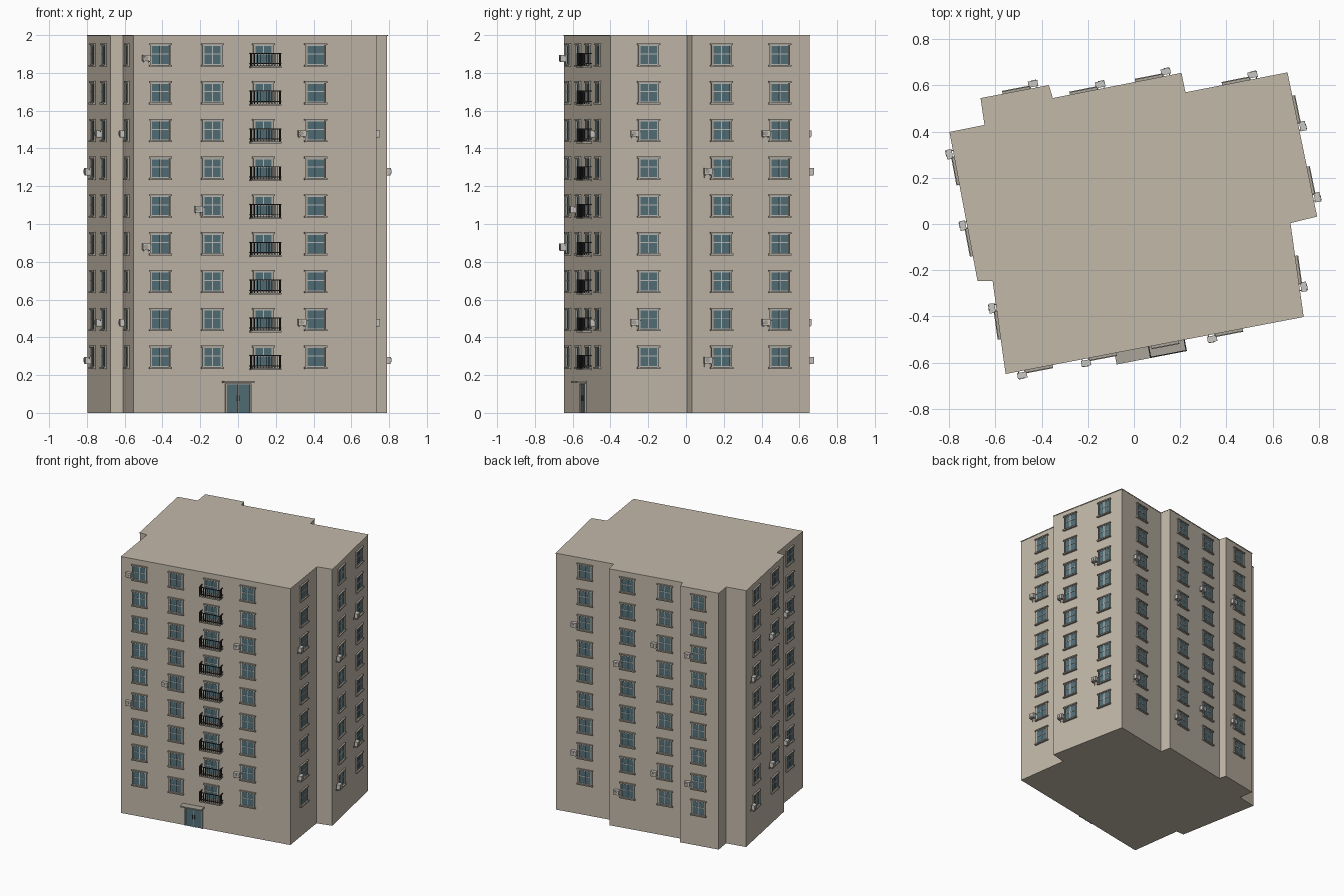
import bpy, bmesh, math
from mathutils import Matrix, Vector

if "Cube" in bpy.data.objects:
    bpy.data.objects.remove(bpy.data.objects["Cube"])

H, FLOORS = 2.0, 9

# footprint, counter-clockwise from the front left corner
PLAN = [(-.554, -.647), (.732, -.401), (.675, .004), (.79, .032), (.662, .654),
        (.222, .568), (.205, .652), (-.351, .543), (-.368, .599), (-.662, .543),
        (-.645, .427), (-.796, .397), (-.675, -.246), (-.61, -.246)]
# wall index -> window columns as fractions of the wall length
COLUMNS = {0: (.11, .325, .535, .75), 1: (.5,), 3: (.25, .745), 4: (.5,),
           6: (.25, .76), 8: (.48,), 11: (.26, .74), 13: (.48,)}


def material(name, rgb):
    m = bpy.data.materials.new(name)
    m.diffuse_color = (*rgb, 1)
    m.use_nodes = True
    m.node_tree.nodes["Principled BSDF"].inputs["Base Color"].default_value = m.diffuse_color
    return m


WALL = material("plaster", (.54, .48, .395))
TRIM = material("trim", (.40, .37, .32))
GLASS = material("glass", (.085, .16, .19))
BAR = material("frame_bar", (.50, .50, .47))
DARK = material("iron", (.035, .035, .035))
LIGHT = material("casing", (.58, .57, .54))

parts = {}


def part(name, mat):
    if name not in parts:
        parts[name] = (bmesh.new(), mat)
    return parts[name][0]


def box(bm, M, x, z, w, h, d0, d1):
    """Box centred at (x, z) on a wall, reaching from depth d0 to d1 outside it."""
    T = Matrix.Translation((x, -(d0 + d1) / 2, z)) @ Matrix.Diagonal((w, d1 - d0, h, 1))
    bmesh.ops.create_cube(bm, size=1, matrix=M @ T)


def prism(bm, pts, z0, z1):
    f = bm.faces.new([bm.verts.new((x, y, z0)) for x, y in pts])
    ext = bmesh.ops.extrude_face_region(bm, geom=[f])["geom"]
    for v in ext:
        if isinstance(v, bmesh.types.BMVert):
            v.co.z = z1
    bm.faces.ensure_lookup_table()
    bmesh.ops.recalc_face_normals(bm, faces=bm.faces[:])


def wall_frame(i, t):
    """Matrix at fraction t of wall i: x along the wall, -y outward, z up."""
    a, b = Vector((*PLAN[i], 0)), Vector((*PLAN[(i + 1) % len(PLAN)], 0))
    ang = math.atan2(b.y - a.y, b.x - a.x)
    return Matrix.Translation(a.lerp(b, t)) @ Matrix.Rotation(ang, 4, 'Z')


def window(M, z):
    box(part("window_glass", GLASS), M, 0, z, .094, .108, -.004, .003)
    fr = part("window_frames", BAR)
    for x in (-.0465, 0, .0465):
        box(fr, M, x, z, .005, .108, -.004, .006)
    for dz in (-.05, .006, .05):
        box(fr, M, 0, z + dz, .094, .005, -.004, .0055)
    tr = part("window_surrounds", TRIM)
    for s in (-1, 1):
        box(tr, M, s * .0515, z, .007, .112, -.004, .009)
    box(tr, M, 0, z + .057, .122, .009, -.004, .013)
    box(tr, M, 0, z - .057, .122, .009, -.004, .016)


def air_conditioner(M, z):
    x = -.077
    bm = part("air_conditioners", LIGHT)
    box(bm, M, x, z - .016, .042, .034, .008, .034)
    # fan grille
    R = Matrix.Translation((x - .005, -.035, z - .016)) @ Matrix.Rotation(math.pi / 2, 4, 'X')
    bmesh.ops.create_cone(part("fan_grilles", TRIM), cap_ends=True, segments=12, radius1=.012,
                          radius2=.012, depth=.003, matrix=M @ R)
    # brackets and pipe to the window
    br = part("unit_brackets", TRIM)
    for dx in (-.014, .014):
        box(br, M, x + dx, z - .035, .004, .004, -.002, .032)
        box(br, M, x + dx, z - .042, .004, .018, -.002, .003)
    box(br, M, x + .025, z - .006, .012, .006, .006, .014)


def balcony(M, z):
    W, D, x0 = .162, .052, .006
    zb = z - .064
    box(part("balcony_slabs", TRIM), M, x0, zb, W, .009, -.004, D)
    r = part("balcony_railings", DARK)
    for dz in (.018, .072):
        box(r, M, x0, zb + dz, W, .005, D - .005, D)
        for s in (-1, 1):
            box(r, M, x0 + s * (W / 2 - .0025), zb + dz, .005, .005, 0, D)
    n = 10
    for k in range(n + 1):
        x = x0 + (k / n - .5) * (W - .005)
        box(r, M, x, zb + .038, .0035, .072, D - .0045, D - .001)
    for s in (-1, 1):
        for d in (.012, .025, .037):
            box(r, M, x0 + s * (W / 2 - .0025), zb + .038, .0035, .072, d, d + .0035)


# main block and thin roof sheet
prism(part("building_walls", WALL), PLAN, 0, H - .006)
prism(part("roof_sheet", WALL), [(x * 1.004, y * 1.004) for x, y in PLAN], H - .006, H)

# windows, balconies and air conditioners on every wall
for wall, cols in COLUMNS.items():
    for c, t in enumerate(cols):
        M = wall_frame(wall, t)
        if wall == 0:
            phase = (3 + c) % 5
        else:
            phase = 1 if len(cols) == 1 else c
        for k in range(FLOORS):
            z = .295 + .2 * k
            window(M, z)
            if wall == 0 and c == 2:
                balcony(M, z)
            elif k % 5 == phase:
                air_conditioner(M, z)

# entrance: double door, frame, handles and canopy
M = wall_frame(0, .431)
box(part("entrance_door", GLASS), M, 0, .077, .128, .154, -.004, .004)
fr = part("entrance_frame", TRIM)
for x, w in ((-.066, .008), (0, .005), (.066, .008)):
    box(fr, M, x, .078, w, .156, -.004, .009)
box(fr, M, 0, .153, .14, .007, -.004, .009)
for s in (-1, 1):
    box(part("door_handles", DARK), M, s * .008, .078, .003, .03, .004, .012)
box(part("entrance_canopy", TRIM), M, -.004, .163, .165, .009, -.004, .052)

# turn every part into an object
for name, (bm, mat) in parts.items():
    me = bpy.data.meshes.new(name)
    bm.to_mesh(me)
    bm.free()
    me.materials.append(mat)
    bpy.context.collection.objects.link(bpy.data.objects.new(name, me))
